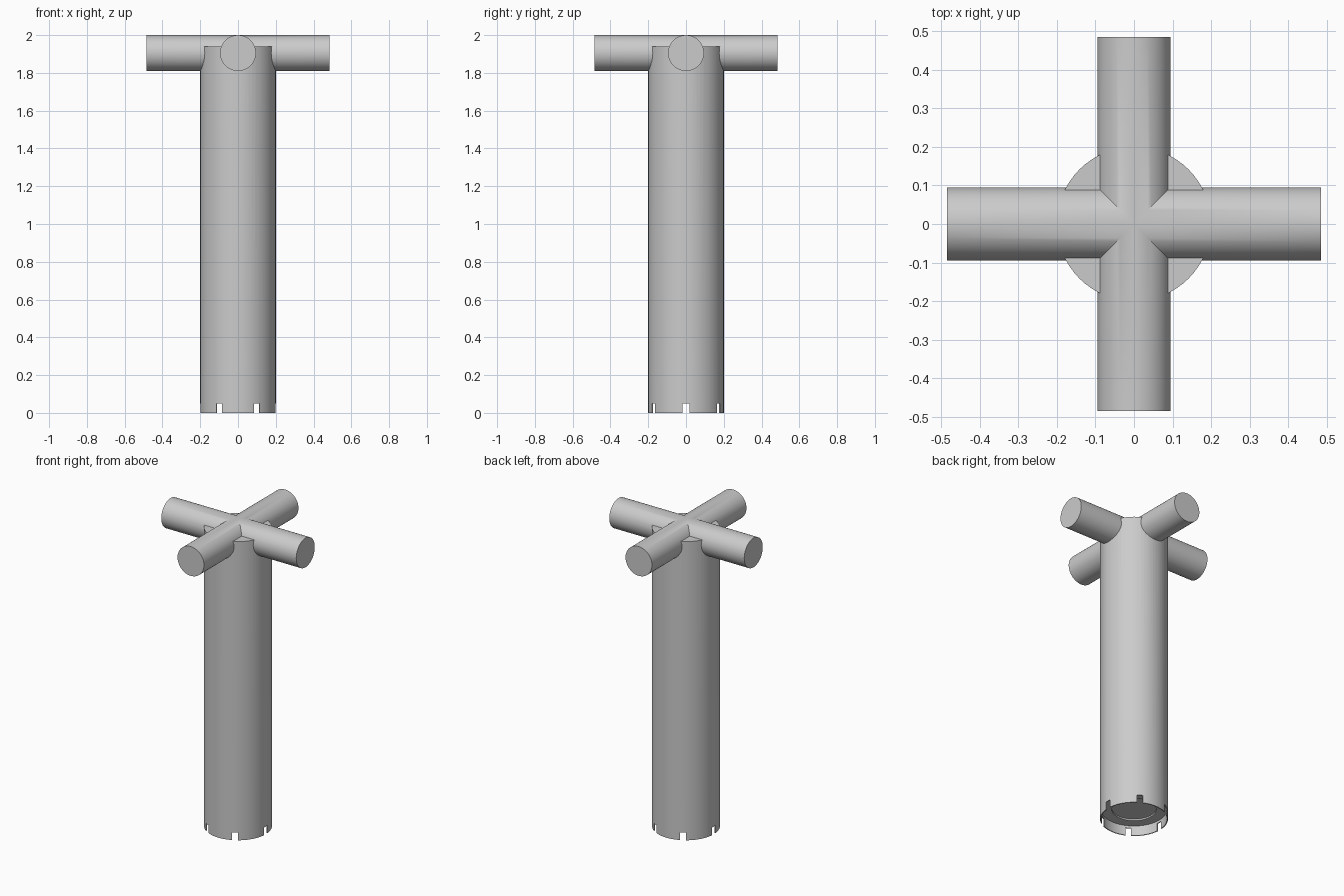
import bpy
import math
from mathutils import Matrix

cube = bpy.data.objects.get("Cube")
if cube:
    bpy.data.objects.remove(cube, do_unlink=True)

RADIUS, TOP = 0.2, 1.94
ARM_R, ARM_LEN = 0.095, 0.97
SLOT_W, SLOT_H = 0.035, 0.05

grey = bpy.data.materials.new("plain grey")
grey.use_nodes = True
colour = (0.6, 0.6, 0.6, 1)
grey.diffuse_color = colour
grey.node_tree.nodes["Principled BSDF"].inputs["Base Color"].default_value = colour


def cylinder(name, radius, depth, centre, rotation=(0, 0, 0)):
    bpy.ops.mesh.primitive_cylinder_add(vertices=64, radius=radius, depth=depth,
                                        location=centre, rotation=rotation)
    obj = bpy.context.object
    obj.name = name
    obj.data.materials.append(grey)
    return obj


def combine(target, other, operation):
    mod = target.modifiers.new(other.name, 'BOOLEAN')
    mod.operation = operation
    mod.solver = 'EXACT'
    mod.object = other
    bpy.context.view_layer.objects.active = target
    bpy.ops.object.modifier_apply(modifier=mod.name)
    bpy.data.objects.remove(other, do_unlink=True)


# Upright column
post = cylinder("cross_topped_post", RADIUS, TOP, (0, 0, TOP / 2))

# Two crossing bars through the head
for name, turn in (("side_arms", 0), ("front_back_arms", math.pi / 2)):
    arm = cylinder(name, ARM_R, ARM_LEN, (0, 0, 2 - ARM_R), (0, math.pi / 2, turn))
    combine(post, arm, 'UNION')

# Stepped recess under the foot, leaving a thin rim
for name, radius, height in (("rim_recess", 0.194, 0.065), ("centre_recess", 0.13, 0.075)):
    combine(post, cylinder(name, radius, 2 * height, (0, 0, 0)), 'DIFFERENCE')

# Six drain slots through the rim
for i in range(6):
    angle = i * math.pi / 3
    bpy.ops.mesh.primitive_cube_add(size=1)
    slot = bpy.context.object
    slot.name = "slot_cutter"
    slot.data.materials.append(grey)
    slot.data.transform(Matrix.Rotation(angle, 4, 'Z')
                        @ Matrix.Translation((RADIUS, 0, 0))
                        @ Matrix.Diagonal((0.1, SLOT_W, 2 * SLOT_H, 1)))
    combine(post, slot, 'DIFFERENCE')

# Smooth round walls with crisp edges
bpy.ops.object.select_all(action='DESELECT')
post.select_set(True)
bpy.context.view_layer.objects.active = post
bpy.ops.object.shade_smooth_by_angle(angle=math.radians(30))
